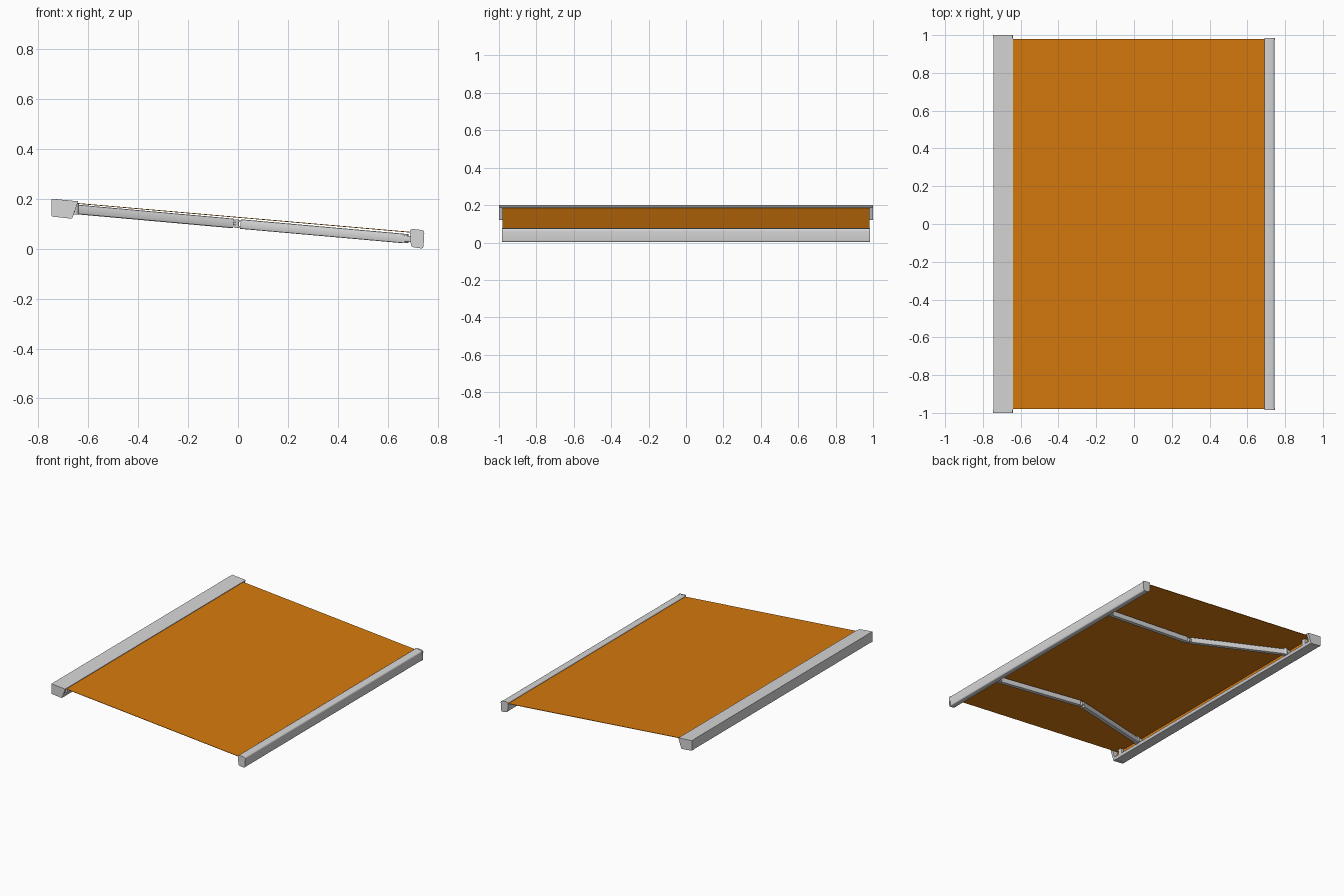
import bpy, bmesh, math
from mathutils import Vector, Matrix

if "Cube" in bpy.data.objects:
    bpy.data.objects.remove(bpy.data.objects["Cube"])


def material(name, rgb):
    m = bpy.data.materials.new(name)
    m.diffuse_color = (*rgb, 1)
    m.use_nodes = True
    m.node_tree.nodes["Principled BSDF"].inputs["Base Color"].default_value = m.diffuse_color
    return m


GREY = material("light grey metal", (0.68, 0.68, 0.68))
ORANGE = material("orange fabric", (0.68, 0.195, 0.004))


def finish(name, bm, mat, smooth=False):
    bmesh.ops.recalc_face_normals(bm, faces=bm.faces)
    me = bpy.data.meshes.new(name)
    bm.to_mesh(me)
    bm.free()
    me.materials.append(mat)
    ob = bpy.data.objects.new(name, me)
    bpy.context.collection.objects.link(ob)
    if smooth:
        bpy.ops.object.select_all(action='DESELECT')
        ob.select_set(True)
        bpy.context.view_layer.objects.active = ob
        bpy.ops.object.shade_smooth_by_angle(angle=math.radians(35))
    return ob


def extrude(name, profile, y0, y1, mat, smooth=False):
    """Extrude an (x, z) profile along y."""
    bm = bmesh.new()
    face = bm.faces.new([bm.verts.new((x, y0, z)) for x, z in profile])
    res = bmesh.ops.extrude_face_region(bm, geom=[face])
    verts = [v for v in res["geom"] if isinstance(v, bmesh.types.BMVert)]
    bmesh.ops.translate(bm, verts=verts, vec=(0, y1 - y0, 0))
    return finish(name, bm, mat, smooth)


def rounded(corners, r, n=4):
    """Round the corners of a convex profile."""
    pts = []
    for i, c in enumerate(corners):
        c = Vector(c)
        a = c + (Vector(corners[i - 1]) - c).normalized() * r
        b = c + (Vector(corners[(i + 1) % len(corners)]) - c).normalized() * r
        for k in range(n + 1):
            t = k / n
            pts.append(tuple(a * (1 - t) ** 2 + c * 2 * t * (1 - t) + b * t * t))
    return pts


def beam(name, p, q, width, height, bevel=0.005):
    """Rectangular bar from p to q with softened edges."""
    p, q = Vector(p), Vector(q)
    d = (q - p).normalized()
    side = Vector((0, 0, 1)).cross(d).normalized()
    rot = Matrix((d, side, d.cross(side))).transposed().to_4x4()
    bm = bmesh.new()
    bmesh.ops.create_cube(bm, size=1, matrix=Matrix.Translation((p + q) / 2) @ rot
                          @ Matrix.Diagonal(((q - p).length, width, height, 1)))
    long_edges = [e for e in bm.edges
                  if abs((e.verts[0].co - e.verts[1].co).normalized().dot(d)) > 0.99]
    bmesh.ops.bevel(bm, geom=long_edges, offset=bevel, segments=2, affect='EDGES', profile=0.5)
    return finish(name, bm, GREY, True)


def cylinder(name, loc, r, depth, mat, axis='Z'):
    bm = bmesh.new()
    rot = Matrix.Rotation(math.pi / 2, 4, 'X') if axis == 'Y' else Matrix()
    bmesh.ops.create_cone(bm, cap_ends=True, segments=24, radius1=r, radius2=r,
                          depth=depth, matrix=Matrix.Translation(loc) @ rot)
    return finish(name, bm, mat, True)


# Cassette: open-fronted housing, end caps and fabric roller
shell = [(-0.640, 0.190), (-0.745, 0.200), (-0.745, 0.130), (-0.665, 0.121),
         (-0.658, 0.139), (-0.663, 0.139), (-0.669, 0.128), (-0.739, 0.136),
         (-0.739, 0.193), (-0.641, 0.185)]
extrude("cassette_housing", shell, -0.985, 0.985, GREY)
cap = rounded([(-0.747, 0.200), (-0.640, 0.190), (-0.665, 0.120), (-0.747, 0.129)], 0.004, 3)
for s, side in ((-1, "left"), (1, "right")):
    extrude("cassette_end_cap_" + side, cap, s * 0.982, s * 1.0, GREY)
cylinder("fabric_roller", (-0.703, 0, 0.162), 0.025, 1.96, ORANGE, 'Y')

# Sloping fabric sheet
extrude("awning_fabric", [(-0.703, 0.188), (0.710, 0.066), (0.710, 0.063), (-0.703, 0.185)],
        -0.98, 0.98, ORANGE)

# Front bar with rounded edges and end caps
bar = [(0.690, 0.079), (0.744, 0.073), (0.741, 0.000), (0.694, 0.008)]
extrude("front_bar", rounded(bar, 0.012), -0.975, 0.975, GREY, True)
for s, side in ((-1, "left"), (1, "right")):
    extrude("front_bar_cap_" + side, rounded([(0.689, 0.080), (0.747, 0.074), (0.743, 0.000),
            (0.693, 0.007)], 0.012), s * 0.975, s * 0.985, GREY, True)

# Folding arms, one each side
for s, side in ((-1, "left"), (1, "right")):
    rear = Vector((-0.655, s * 0.75, 0.158))
    elbow = Vector((-0.005, s * 0.54, 0.100))
    front = Vector((0.675, s * 0.565, 0.040))
    d1 = (elbow - rear).normalized()
    d2 = (front - elbow).normalized()
    beam("rear_arm_" + side, rear, elbow - d1 * 0.018, 0.028, 0.038)
    beam("front_arm_" + side, elbow + d2 * 0.016, front - d2 * 0.01, 0.028, 0.038)
    # Elbow hinge
    cylinder("elbow_pin_" + side, elbow, 0.009, 0.034, GREY)
    beam("elbow_tongue_" + side, elbow - d1 * 0.022, elbow, 0.016, 0.012, 0.002)
    for dz in (-0.011, 0.011):
        off = Vector((0, 0, dz))
        beam("elbow_fork_" + side, elbow + off, elbow + d2 * 0.022 + off, 0.016, 0.006, 0.001)
    # End joints
    cylinder("front_joint_" + side, front - d2 * 0.008, 0.016, 0.036, GREY)
    beam("front_bracket_" + side, front - Vector((0.01, 0, 0)), (0.700, front.y, 0.038),
         0.04, 0.024, 0.003)
    cylinder("shoulder_joint_" + side, rear, 0.018, 0.042, GREY)
    beam("shoulder_bracket_" + side, (-0.735, rear.y, 0.146), rear, 0.05, 0.026, 0.003)
    # Roller support near each cassette end
    beam("roller_bracket_" + side, (-0.738, s * 0.93, 0.160), (-0.660, s * 0.93, 0.155),
         0.03, 0.045, 0.004)
